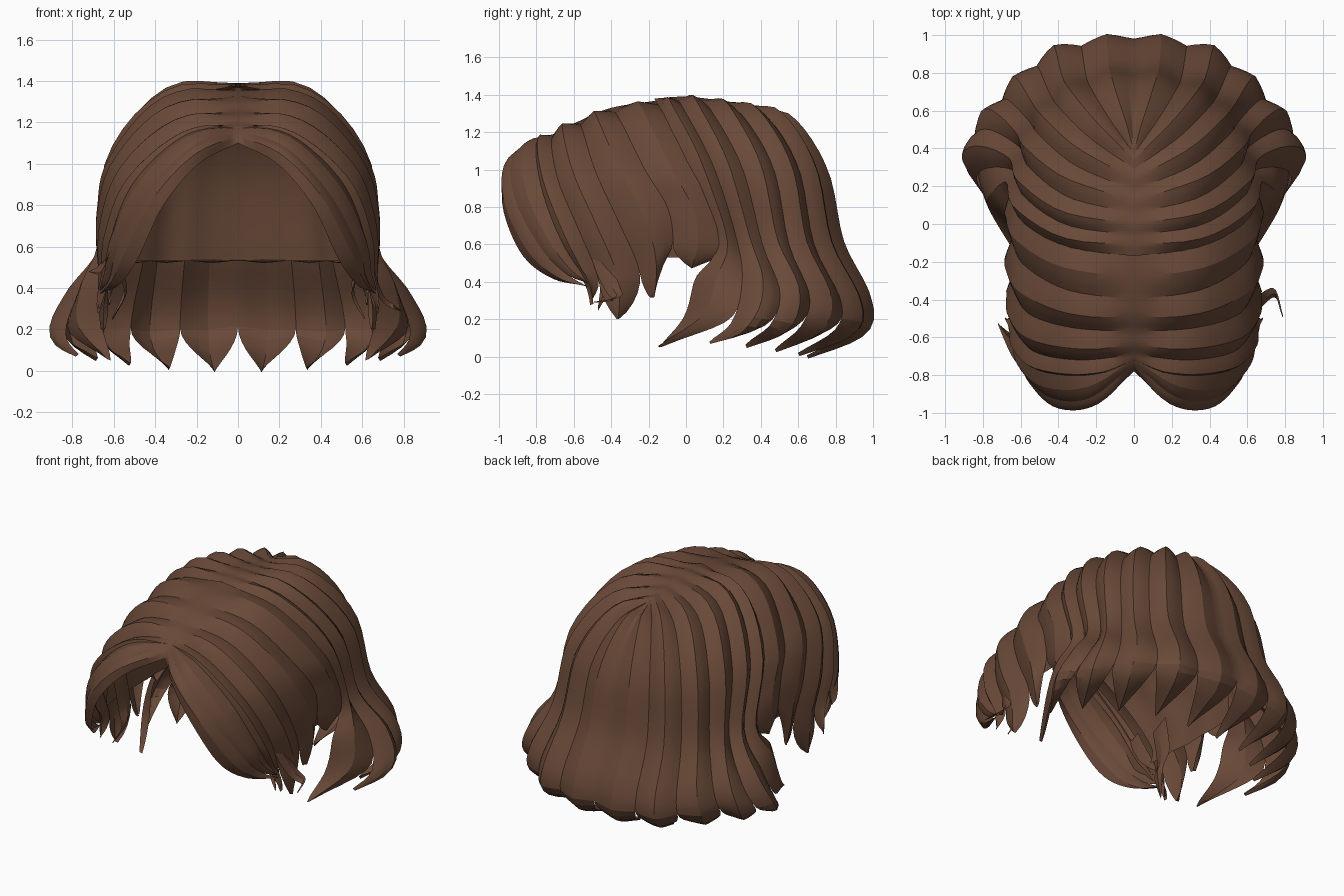
import bpy, bmesh, math
from mathutils import Vector

if "Cube" in bpy.data.objects:
    bpy.data.objects.remove(bpy.data.objects["Cube"])

brown = bpy.data.materials.new("chestnut brown")
brown.diffuse_color = (0.14, 0.066, 0.039, 1)
brown.use_nodes = True
brown.node_tree.nodes["Principled BSDF"].inputs["Base Color"].default_value = brown.diffuse_color


def spline(pts, s):
    """Catmull-Rom through pts, s runs from 0 to 1."""
    n = len(pts) - 1
    f = min(max(s, 0), 1) * n
    i = min(int(f), n - 1)
    t = f - i
    b, c = pts[i], pts[i + 1]
    a = pts[i - 1] if i > 0 else b * 2 - c
    d = pts[i + 2] if i + 2 <= n else c * 2 - b
    return 0.5 * (2 * b + (c - a) * t + (2 * a - 5 * b + 4 * c - d) * t * t
                  + (3 * b - a - 3 * c + d) * t ** 3)


def locks(name, guides, count, ridge, taper=0.8, mirror=True, rows=26, cols=6):
    """Skin the guide strands, split into ridged locks that narrow to points."""
    guides = [[Vector(p) for p in g] for g in guides]

    def surf(u, v):
        return spline([spline(g, v) for g in guides], u)

    bm = bmesh.new()
    for k in range(count):
        grid = []
        for r in range(rows + 1):
            v = r / rows
            w = 1 - max(0, (v - taper) / max(1 - taper, 0.001)) ** 1.6 * 0.97
            line = []
            for c in range(cols + 1):
                t = c / cols
                u = (k + 0.5 + (t - 0.5) * w) / count
                p = surf(u, v)
                e = 0.01
                du = surf(min(u + e, 1), v) - surf(max(u - e, 0), v)
                dv = surf(u, min(v + e, 1)) - surf(u, max(v - e, 0))
                n = du.cross(dv).normalized()
                lift = ridge * (1 - abs(2 * t - 1) ** 1.2) * min(1, v * 9) * (0.4 + 0.6 * w)
                line.append(bm.verts.new(p + n * lift))
            grid.append(line)
        for r in range(rows):
            for c in range(cols):
                bm.faces.new((grid[r][c], grid[r + 1][c], grid[r + 1][c + 1], grid[r][c + 1]))
    bmesh.ops.remove_doubles(bm, verts=bm.verts, dist=0.0005)
    # keep face winding on the outer side
    bm.normal_update()
    if sum(f.normal.dot(f.calc_center_median() - Vector((0, 0, 0.6))) for f in bm.faces) < 0:
        bmesh.ops.reverse_faces(bm, faces=bm.faces)
    me = bpy.data.meshes.new(name)
    bm.to_mesh(me)
    bm.free()
    me.materials.append(brown)
    ob = bpy.data.objects.new(name, me)
    bpy.context.collection.objects.link(ob)
    if mirror:
        m = ob.modifiers.new("Mirror", 'MIRROR')
        m.merge_threshold = 0.0005
    bpy.ops.object.select_all(action='DESELECT')
    ob.select_set(True)
    bpy.context.view_layer.objects.active = ob
    bpy.ops.object.shade_smooth_by_angle(angle=math.radians(20))
    return ob


# back hair, from the back centre round to the ear, flicked out at the ends
back = [
    [(0, .42, 1.33), (0, .6, 1.2), (0, .75, .95), (0, .83, .6), (0, .96, .33), (0, .95, .15), (0, .66, 0)],
    [(0, .34, 1.345), (.18, .51, 1.25), (.31, .66, .99), (.36, .74, .6), (.4, .89, .3), (.4, .87, .15), (.33, .6, .02)],
    [(0, .18, 1.37), (.31, .31, 1.28), (.5, .47, 1.0), (.56, .55, .6), (.67, .66, .33), (.7, .61, .17), (.6, .4, .05)],
    [(0, 0, 1.39), (.35, .06, 1.315), (.575, .22, 1.01), (.62, .34, .6), (.79, .41, .36), (.87, .35, .18), (.77, .13, .08)],
    [(0, -.17, 1.38), (.36, -.12, 1.29), (.6, .02, 1.01), (.64, .16, .6), (.67, .05, .42), (.65, -.02, .22), (.52, -.28, .03)],
]
locks("back_hair", back, 6, 0.045, taper=0.78)

# swept side hair, from the ear forward and tucked under the fringe
side_hair = [
    [(0, -.15, 1.37), (.36, -.09, 1.285), (.595, .06, 1.0), (.63, .18, .75), (.64, .21, .58), (.63, .18, .47)],
    [(0, -.4, 1.33), (.35, -.35, 1.26), (.58, -.22, 1.0), (.64, -.1, .8), (.64, -.07, .62), (.62, -.1, .45)],
    [(0, -.57, 1.26), (.32, -.55, 1.2), (.55, -.48, .98), (.63, -.36, .72), (.63, -.25, .46), (.62, -.24, .2)],
    [(0, -.69, 1.2), (.28, -.72, 1.14), (.52, -.68, .93), (.62, -.57, .67), (.63, -.47, .42), (.67, -.48, .24)],
    [(0, -.74, 1.15), (.25, -.81, 1.09), (.49, -.78, .88), (.59, -.69, .62), (.61, -.58, .46), (.67, -.52, .32)],
]
locks("side_hair", side_hair, 4, 0.045, taper=0.82)


def tuck(guides, keep):
    """Guides moved slightly inwards, cut off level with the ears."""
    return [[(x * .96, y * .96, z - .025) for x, y, z in g[:keep]]
            + [(g[keep - 1][0] * .96, g[keep - 1][1] * .97, .53)] for g in guides]


# lining under the hair
locks("back_lining", tuck(back, 4), 6, 0.012, taper=1)
locks("side_lining", tuck(side_hair[:4], 4), 3, 0.01, taper=1)

# curtain fringe parted in the middle
locks("fringe", [
    [(0, -.68, 1.19), (.26, -.78, 1.14), (.5, -.77, .92), (.61, -.68, .66), (.63, -.58, .48), (.66, -.52, .4)],
    [(0, -.74, 1.16), (.23, -.92, 1.08), (.44, -.92, .86), (.58, -.79, .6), (.62, -.65, .45), (.66, -.52, .38)],
    [(0, -.78, 1.1), (.19, -.95, 1.0), (.36, -.98, .8), (.48, -.88, .55), (.57, -.72, .42), (.66, -.52, .37)],
], 2, 0.02, taper=0.85)


def wisp(name, path, width):
    """Thin curled strand along a path."""
    a = [(x, y - width / 2, z - width / 4) for x, y, z in path]
    b = [(x, y + width / 2, z + width / 4) for x, y, z in path]
    locks(name, [b, a], 1, 0.015, taper=0.3, mirror=False, rows=16, cols=4)


# loose strands by the cheeks and temples
wisp("right_curl", [(.6, -.5, .7), (.64, -.45, .5), (.69, -.39, .36), (.75, -.37, .31), (.79, -.49, .29)], 0.08)
wisp("left_curl", [(-.58, -.72, .75), (-.63, -.66, .58), (-.67, -.61, .49), (-.72, -.53, .48)], 0.13)
for s, side in ((1, "right"), (-1, "left")):
    wisp(side + "_inner_strand", [(s * .58, -.45, .75), (s * .57, -.4, .5), (s * .55, -.42, .38), (s * .61, -.47, .25)], 0.12)
